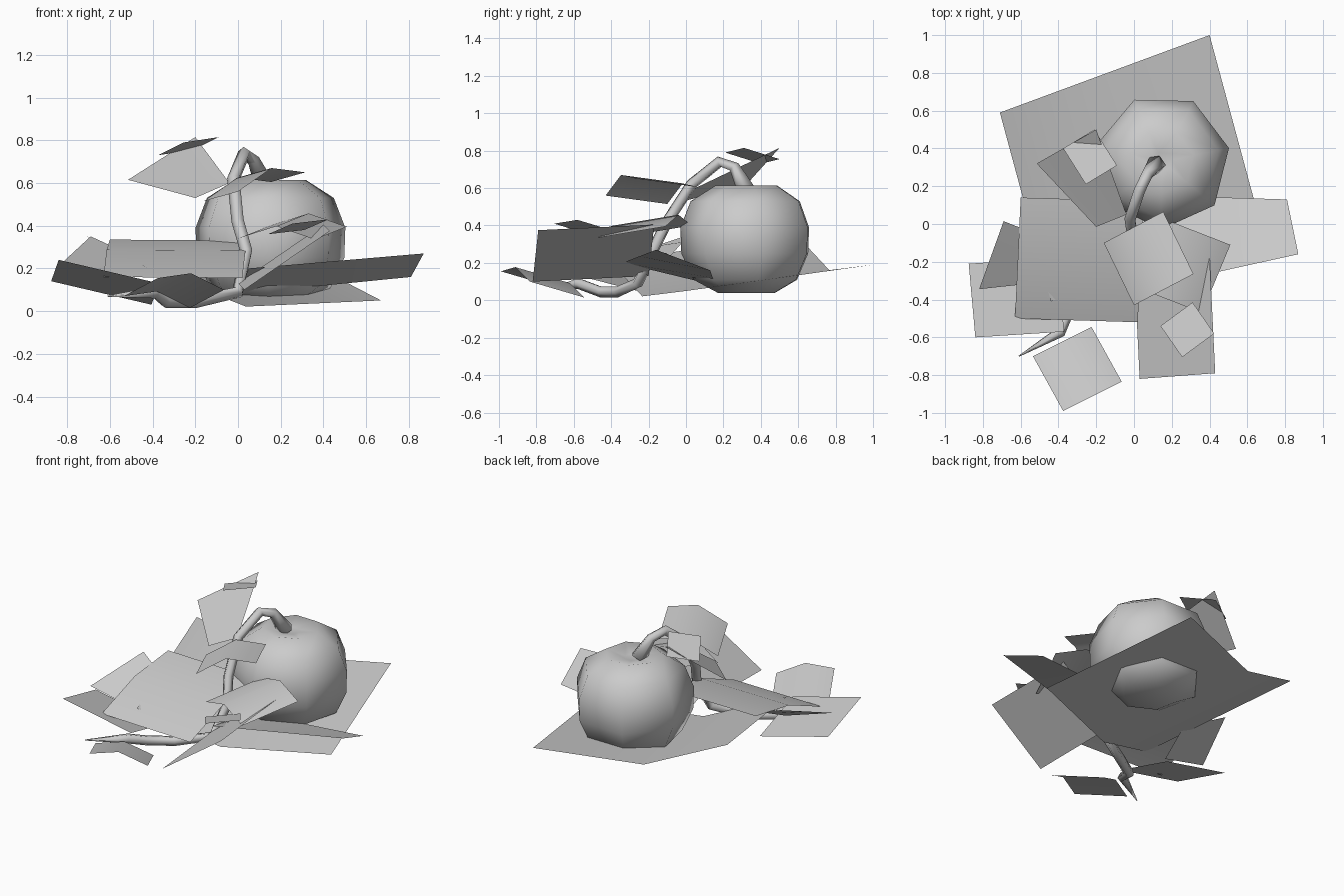
import bpy
from math import cos, sin, radians, tau
from mathutils import Vector

cube = bpy.data.objects.get("Cube")
if cube:
    bpy.data.objects.remove(cube)

grey = bpy.data.materials.new("plain_grey")
grey.use_nodes = True
colour = (0.6, 0.6, 0.6, 1)
grey.diffuse_color = colour
grey.node_tree.nodes["Principled BSDF"].inputs["Base Color"].default_value = colour


def skin(name, rows, closed):
    """Join equal rows of points with quads; closed rows form a capped tube."""
    n = len(rows[0])
    verts = [point for row in rows for point in row]
    faces = []
    for start in range(0, len(verts) - n, n):
        for i in range(n if closed else n - 1):
            j = (i + 1) % n
            faces.append((start + i, start + j, start + n + j, start + n + i))
    if closed:
        faces.append(tuple(reversed(range(n))))
        faces.append(tuple(range(len(verts) - n, len(verts))))
    mesh = bpy.data.meshes.new(name)
    mesh.from_pydata(verts, [], faces)
    mesh.materials.append(grey)
    mesh.shade_smooth()
    obj = bpy.data.objects.new(name, mesh)
    bpy.context.collection.objects.link(obj)


def leaf(name, corner, along, across, far=None, lift=0, at=0.5):
    """Thin sheet from three corners; the fourth completes a parallelogram
    unless given. The sheet folds at a fraction of its length, raised by lift."""
    corner, along, across = Vector(corner), Vector(along), Vector(across)
    far = Vector(far) if far else along + across - corner
    rise = Vector((0, 0, lift))
    skin(name, [[corner, across],
                [corner.lerp(along, at) + rise, across.lerp(far, at) + rise],
                [along, far]], False)


# Pumpkin: seven-sided turned profile, with a dip around the stem
profile = [(0.16, 0.04), (0.29, 0.11), (0.355, 0.25), (0.36, 0.39),
           (0.305, 0.53), (0.17, 0.615), (0.05, 0.59)]
center = Vector((0.15, 0.33, 0))
angles = [radians(11.5) + tau * k / 7 for k in range(7)]
skin("pumpkin", [[center + Vector((r * cos(a), r * sin(a), z)) for a in angles]
                 for r, z in profile], True)

# Vine: five-sided tube from the pumpkin top to a pointed end on the ground
path = [(0.12, 0.32, 0.59), (0.07, 0.26, 0.71), (0.03, 0.18, 0.74),
        (-0.02, 0.03, 0.62), (0, -0.1, 0.42), (0.04, -0.17, 0.28),
        (0, -0.26, 0.09), (-0.2, -0.36, 0.045), (-0.34, -0.45, 0.045),
        (-0.39, -0.57, 0.09), (-0.61, -0.7, 0.07)]
points = [Vector(p) for p in path]
last = len(points) - 1
side = Vector((1, 0, 0))
rings = []
for i, point in enumerate(points):
    direction = (points[min(i + 1, last)] - points[max(i - 1, 0)]).normalized()
    side = (side - direction * side.dot(direction)).normalized()
    up = direction.cross(side)
    radius = 0.05 if i == 0 else 0.003 if i == last else 0.031
    rings.append([point + (side * cos(tau * k / 5) + up * sin(tau * k / 5)) * radius
                  for k in range(5)])
skin("vine", rings, True)

# Large leaves on and near the ground
leaf("ground_leaf", (0.4, 1, 0.19), (-0.71, 0.59, 0.35), (0.67, 0, 0.05), lift=-0.12, at=0.57)
leaf("broad_leaf", (-0.63, -0.5, 0.16), (-0.6, 0.14, 0.335), (0.02, -0.52, 0.155), lift=0.04)
leaf("left_side_leaf", (0.05, -0.34, 0.2), (0.87, -0.16, 0.27), (0, 0.155, 0.08),
     far=(0.81, 0.13, 0.16))
leaf("front_sloped_leaf", (0.03, -0.82, 0.1), (0.43, -0.79, 0.375), (0, -0.2, 0.13))
leaf("low_right_leaf", (-0.84, -0.6, 0.24), (-0.37, -0.57, 0.13), (-0.875, -0.21, 0.14))
leaf("high_right_leaf", (-0.82, -0.345, 0.23), (-0.69, 0.015, 0.35), (-0.5, -0.31, 0.14),
     far=(-0.45, -0.08, 0.24))

# Leaves carried above the ground
leaf("front_tip_leaf", (-0.375, -0.99, 0.155), (-0.065, -0.835, 0.1), (-0.535, -0.7, 0.07),
     lift=0.05)
leaf("middle_leaf", (0, -0.33, 0.34), (0.36, -0.47, 0.335), (0.15, 0.03, 0.4), lift=0.06)
leaf("raised_leaf", (0, -0.43, 0.56), (0.315, -0.265, 0.65), (-0.16, -0.1, 0.515), lift=0.065)
leaf("small_front_leaf", (0.255, -0.705, 0.41), (0.425, -0.58, 0.43), (0.14, -0.54, 0.36))
leaf("upper_leaf", (-0.515, 0.32, 0.615), (-0.2, 0.5, 0.815), (-0.2, -0.015, 0.53),
     far=(-0.04, 0.05, 0.6))
leaf("small_top_leaf", (-0.375, 0.4, 0.73), (-0.255, 0.21, 0.79), (-0.21, 0.5, 0.755))
